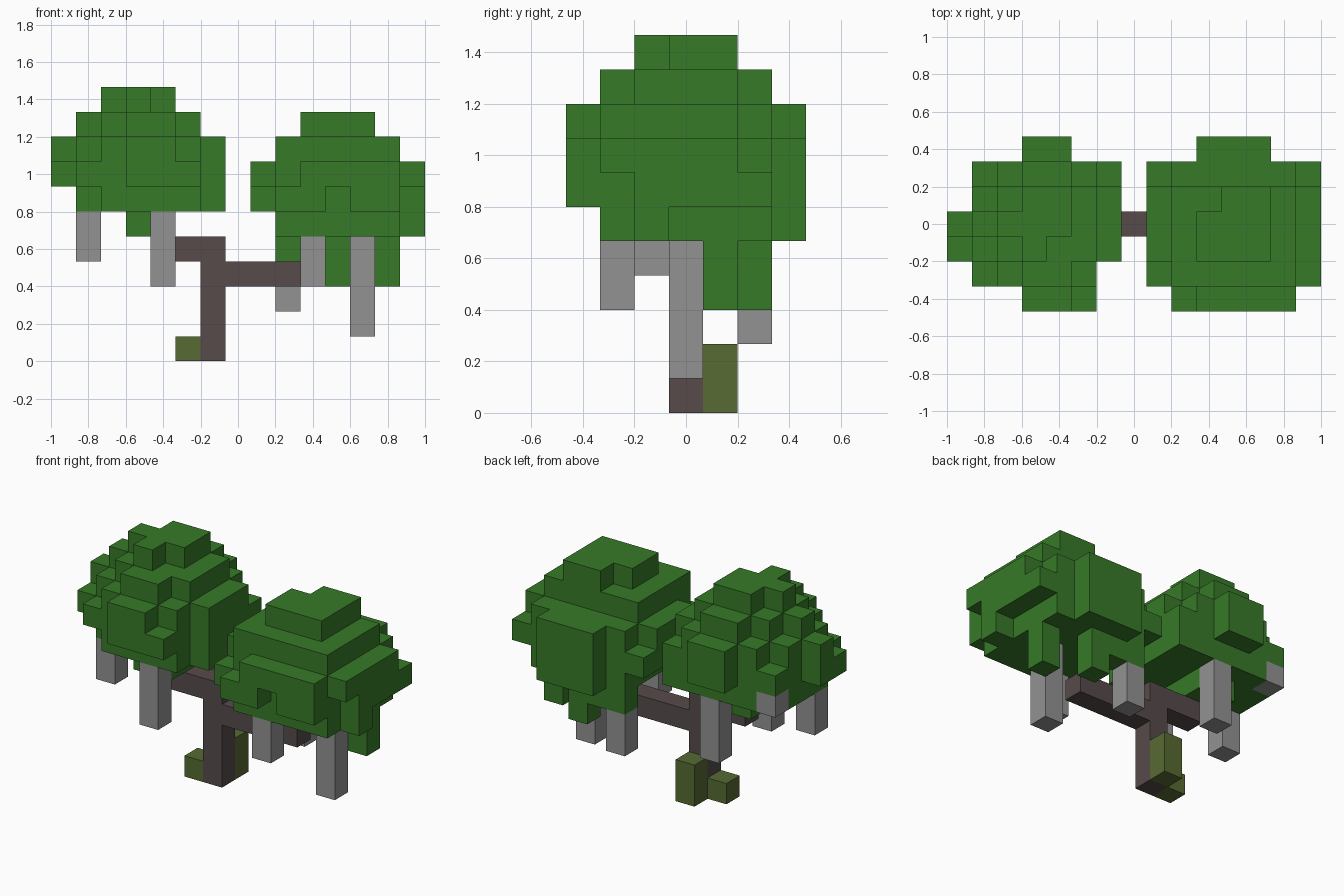
import bpy, bmesh
from mathutils import Vector

cube = bpy.data.objects.get("Cube")
if cube:
    bpy.data.objects.remove(cube, do_unlink=True)

CELL = 2 / 15
ORIGIN = Vector((-7.5, -3.5, 0))


def material(name, rgb):
    mat = bpy.data.materials.new(name)
    mat.use_nodes = True
    colour = (*rgb, 1)
    mat.diffuse_color = colour
    mat.node_tree.nodes["Principled BSDF"].inputs["Base Color"].default_value = colour
    return mat


leaf_green = material("leaf green", (.038, .195, .021))
vine_grey = material("vine grey", (.29, .29, .29))
bark_brown = material("bark brown", (.095, .07, .07))
moss_olive = material("moss olive", (.095, .145, .032))


def block(x, y, z):
    """Cells of a block; each argument is one index or an inclusive pair."""
    spans = [(a, a) if isinstance(a, int) else a for a in (x, y, z)]
    rx, ry, rz = (range(a, b + 1) for a, b in spans)
    return {(i, j, k) for i in rx for j in ry for k in rz}


def layer(z, first_row, *rows):
    """One slice of foliage: an inclusive x span for each row, front to back."""
    cells = set()
    for offset, span in enumerate(rows):
        cells |= block(span, first_row + offset, z)
    return cells


def build(name, cells, mat):
    """Outer skin of a set of cells, made of flat square faces."""
    bm = bmesh.new()
    corners = {}

    def corner(p):
        key = tuple(round(c) for c in p)
        if key not in corners:
            corners[key] = bm.verts.new((Vector(key) + ORIGIN) * CELL)
        return corners[key]

    axes = [Vector((1, 0, 0)), Vector((0, 1, 0)), Vector((0, 0, 1))]
    for cell in sorted(cells):
        base = Vector(cell)
        for n in range(3):
            out, u, v = axes[n], axes[n - 2], axes[n - 1]
            for side in (0, 1):
                step = out if side else -out
                if tuple(round(c) for c in base + step) in cells:
                    continue
                p = base + out * side
                ring = [p, p + u, p + u + v, p + v]
                if not side:
                    ring.reverse()
                bm.faces.new([corner(q) for q in ring])
    mesh = bpy.data.meshes.new(name)
    bm.to_mesh(mesh)
    bm.free()
    mesh.materials.append(mat)
    obj = bpy.data.objects.new(name, mesh)
    bpy.context.collection.objects.link(obj)


# Tall crown on the right-hand branch, top slice first
tall_crown = (
    layer(10, 2, 3, (2, 4), (3, 4))
    | layer(9, 1, (3, 4), (2, 5), (1, 5), (2, 5), (3, 4))
    | layer(8, 0, (3, 4), (2, 5), (1, 6), (0, 6), (1, 6), (2, 5), (3, 4))
    | layer(7, 0, (3, 5), (1, 5), (0, 6), (0, 6), (1, 6), (1, 6), (3, 4))
    | layer(6, 1, (2, 5), (1, 6), (1, 6), (1, 6), (2, 6))
    | block((3, 4), (2, 4), 5)
)

# Broad crown on the left-hand branch
broad_crown = (
    layer(9, 2, (10, 12), (10, 12), (11, 12))
    | block((9, 13), (1, 4), 8)
    | layer(7, 0, (10, 13), (9, 14), (8, 14), (8, 14), (8, 14), (9, 13), (10, 12))
    | (block((9, 13), 0, 6) - block(11, 0, 6))
    | block((8, 13), 1, 6) | block((8, 14), (2, 5), 6)
    | block((9, 13), (1, 5), 5) | block(14, 2, 5)
    | block((10, 12), 6, (5, 6))
)

# Leaf clumps hanging below the broad crown
hanging_leaves = block((9, 11), 5, 4) | block(11, 5, 3) | block(13, 4, (3, 4))

# Trunk with one stepped branch each way
trunk = block(6, 3, (0, 4)) | block((4, 5), 3, 4) | block((7, 10), 3, 3)

# Moss at the foot of the trunk
moss = block(6, 4, (0, 1)) | block(5, 3, 0)

# Vines hanging under both crowns
vines = {
    "broad_crown_left_vine": block(12, 3, (1, 4)),
    "broad_crown_front_vine": block(10, 1, (3, 4)),
    "broad_crown_back_vine": block(9, 5, (2, 3)),
    "tall_crown_front_vine": block(4, 1, (3, 5)),
    "tall_crown_back_vine": block(4, 5, (3, 5)),
    "tall_crown_right_vine": block(1, 2, (4, 5)),
    "tall_crown_corner_vine": block(1, 5, 6),
}

build("tall_crown", tall_crown, leaf_green)
build("broad_crown", broad_crown | hanging_leaves, leaf_green)
build("trunk", trunk, bark_brown)
build("trunk_moss", moss, moss_olive)
for vine_name, vine_cells in vines.items():
    build(vine_name, vine_cells, vine_grey)
